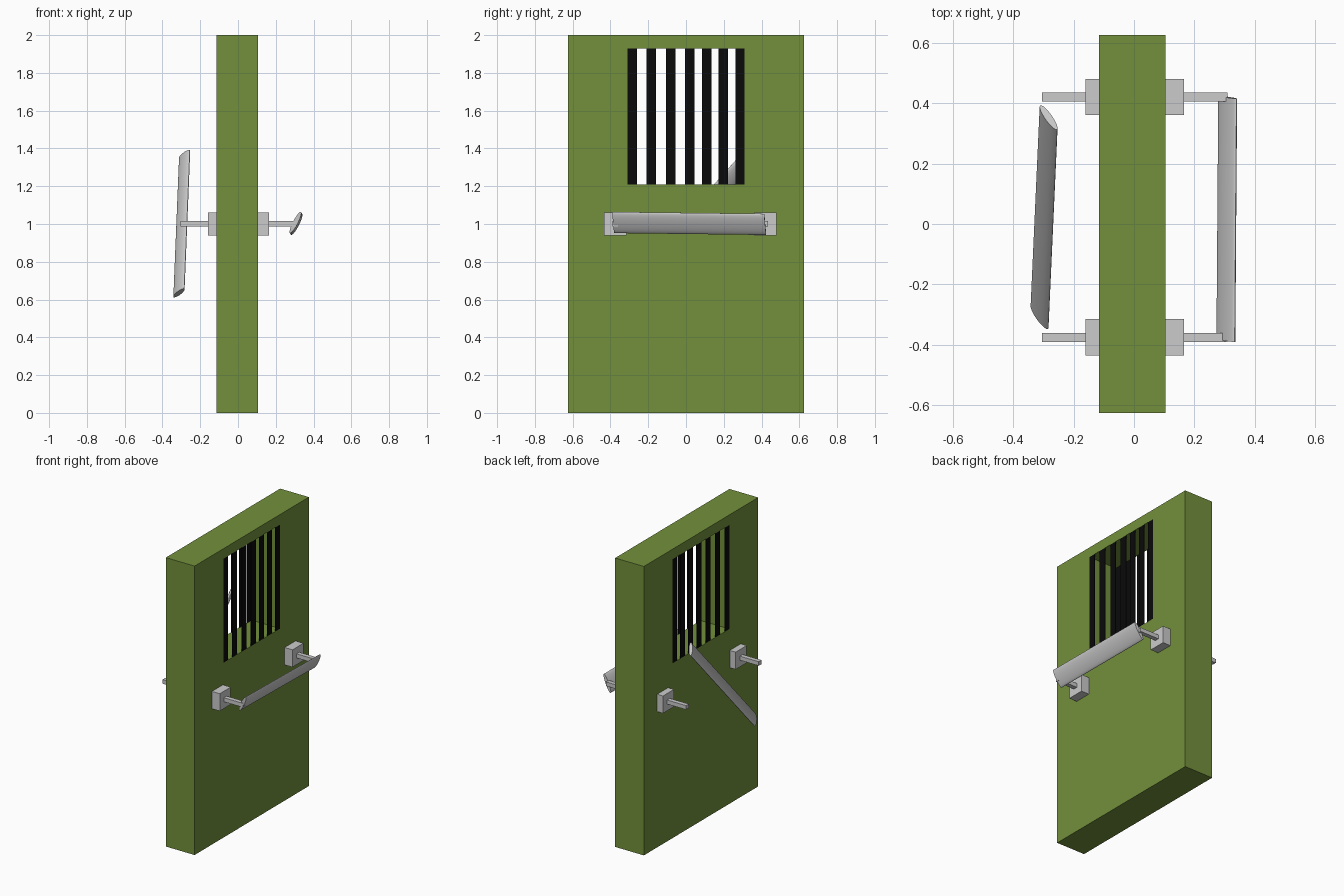
import bpy, bmesh, math
from mathutils import Vector

if "Cube" in bpy.data.objects:
    bpy.data.objects.remove(bpy.data.objects["Cube"])


def material(name, color):
    m = bpy.data.materials.new(name)
    m.diffuse_color = color
    m.use_nodes = True
    m.node_tree.nodes["Principled BSDF"].inputs["Base Color"].default_value = m.diffuse_color
    return m


green = material("green_paint", (0.17, 0.28, 0.045, 1))
black = material("black_iron", (0.003, 0.003, 0.003, 1))


def add_object(name, bm, mat=None):
    bmesh.ops.recalc_face_normals(bm, faces=bm.faces)
    mesh = bpy.data.meshes.new(name)
    bm.to_mesh(mesh)
    bm.free()
    ob = bpy.data.objects.new(name, mesh)
    bpy.context.collection.objects.link(ob)
    if mat:
        mesh.materials.append(mat)
    return ob


def box(name, x, y, z, mat=None):
    """Box from (min, max) ranges on each axis."""
    bm = bmesh.new()
    bmesh.ops.create_cube(bm, size=1)
    for v in bm.verts:
        v.co = Vector([(r[0] + r[1]) / 2 + c * (r[1] - r[0])
                       for r, c in zip((x, y, z), v.co)])
    return add_object(name, bm, mat)


def grip(name, center, axis, width, thick=0.013, segs=32):
    """Flattened rod: elliptical section swept along the axis vector."""
    center, axis, width = Vector(center), Vector(axis), Vector(width)
    normal = width.cross(axis).normalized() * thick
    bm = bmesh.new()
    rings = []
    for side in (-0.5, 0.5):
        rings.append([bm.verts.new(center + axis * side
                                   + width * math.cos(a) + normal * math.sin(a))
                      for a in (2 * math.pi * i / segs for i in range(segs))])
        bm.faces.new(rings[-1])
    for i in range(segs):
        j = (i + 1) % segs
        bm.faces.new((rings[0][i], rings[0][j], rings[1][j], rings[1][i]))
    ob = add_object(name, bm)
    bpy.context.view_layer.objects.active = ob
    ob.select_set(True)
    bpy.ops.object.shade_smooth_by_angle(angle=math.radians(50))
    ob.select_set(False)


# Door slab with a window opening cut through
door = box("door", (-0.115, 0.105), (-0.625, 0.625), (0, 2), green)
cutter = box("window_cutter", (-0.5, 0.5), (-0.31, 0.31), (1.21, 1.93), green)
cutter.hide_render = True
cutter.hide_viewport = True
cut = door.modifiers.new("window", "BOOLEAN")
cut.operation = "DIFFERENCE"
cut.solver = "EXACT"
cut.object = cutter

# Window bars, one flat row flush with each face
for side, x in (("right", (0.101, 0.105)), ("left", (-0.115, -0.111))):
    for i, y in enumerate((-0.285, -0.185, -0.08, 0.02, 0.111, 0.198, 0.286)):
        box(f"window_bar_{side}_{i + 1}", x, (y - 0.025, y + 0.025), (1.21, 1.93), black)

# Handle mounts and rods on both faces
for side, mount_x, rod_x in (("right", (0.10, 0.165), (0.16, 0.31)),
                             ("left", (-0.16, -0.11), (-0.305, -0.155))):
    for i, y in enumerate((-0.375, 0.42)):
        box(f"handle_mount_{side}_{i + 1}", mount_x, (y - 0.06, y + 0.06), (0.94, 1.06))
        box(f"handle_rod_{side}_{i + 1}", rod_x, (y - 0.015, y + 0.015), (0.987, 1.015))

# Intact grip on the right, loose slanted grip on the left
grip("handle_grip_right", (0.307, 0.017, 1.003), (0.006, 0.805, -0.01), (0.029, -0.005, 0.056))
grip("handle_grip_left", (-0.2975, 0.0225, 1.002), (0.03, 0.66, 0.735), (0.0275, -0.04, 0.0225))
